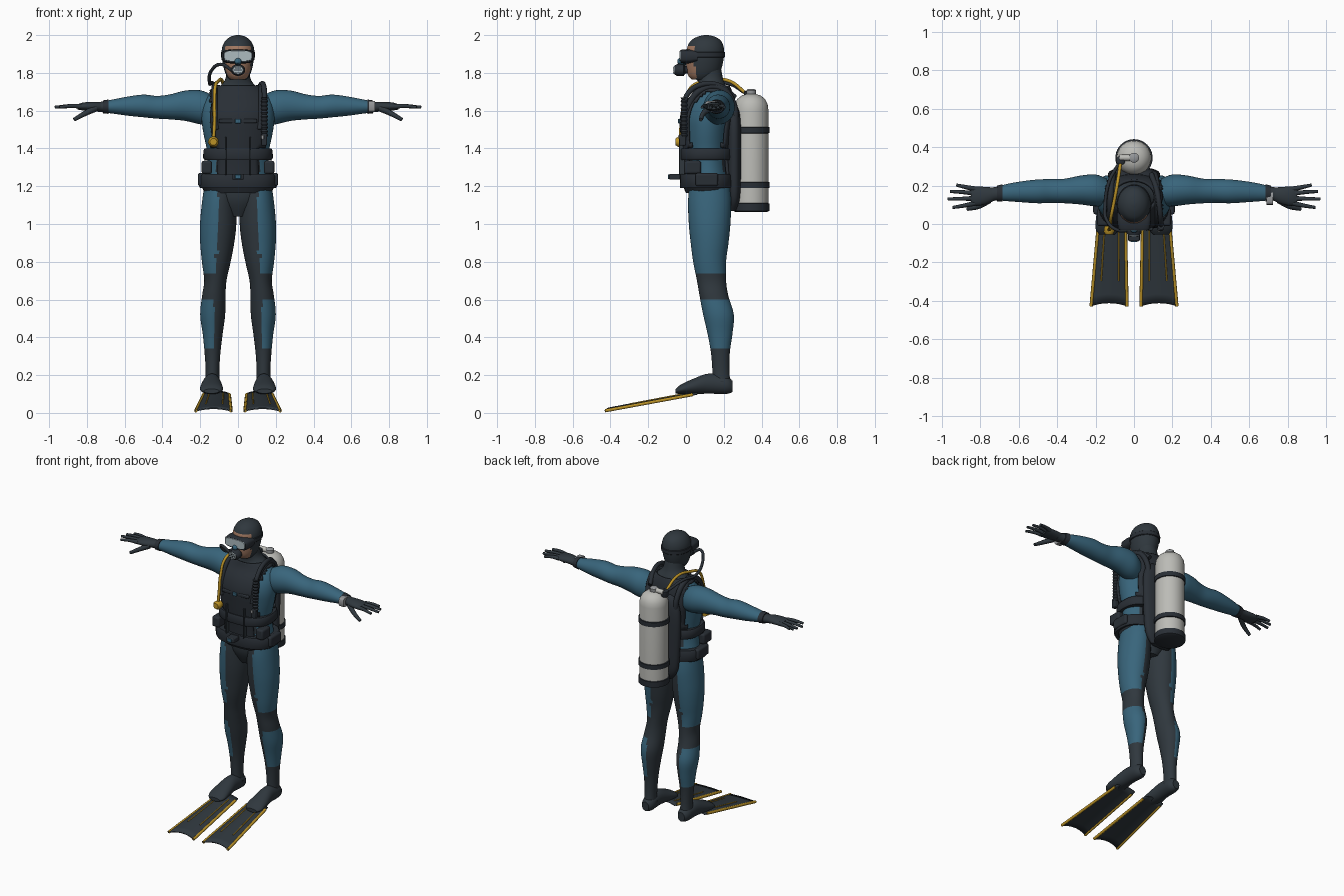
import bpy, bmesh
from math import sin, cos, pi, radians, copysign

if "Cube" in bpy.data.objects:
    bpy.data.objects.remove(bpy.data.objects["Cube"])


def material(name, *rgb):
    m = bpy.data.materials.new(name)
    m.use_nodes = True
    m.diffuse_color = (*rgb, 1)
    m.node_tree.nodes["Principled BSDF"].inputs["Base Color"].default_value = (*rgb, 1)
    return m


BLUE = material("suit blue", .04, .13, .2)
DARK = material("suit charcoal", .029, .039, .048)
BLACK = material("gear black", .022, .028, .036)
YELLOW = material("safety yellow", .5, .29, .02)
WHITE = material("tank white", .5, .5, .47)
SKIN = material("skin", .36, .19, .12)
GLASS = material("lens glass", .42, .5, .53)
METAL = material("metal grey", .3, .31, .32)


def finish(name, bm, mats, rule=None, mirror=False, thick=0, bevel=0):
    """Turn a bmesh into a shaded object, colouring faces by the rule."""
    bmesh.ops.recalc_face_normals(bm, faces=bm.faces)
    if rule:
        for f in bm.faces:
            f.material_index = int(rule(f.calc_center_median()))
    me = bpy.data.meshes.new(name)
    bm.to_mesh(me)
    bm.free()
    for m in mats:
        me.materials.append(m)
    ob = bpy.data.objects.new(name, me)
    bpy.context.collection.objects.link(ob)
    bpy.ops.object.select_all(action='DESELECT')
    bpy.context.view_layer.objects.active = ob
    ob.select_set(True)
    bpy.ops.object.shade_smooth_by_angle(angle=radians(42))
    if thick:
        mod = ob.modifiers.new("thickness", 'SOLIDIFY')
        mod.thickness, mod.offset = thick, 0
    if bevel:
        mod = ob.modifiers.new("soft edges", 'BEVEL')
        mod.width, mod.segments = bevel, 3
    if mirror:
        ob.modifiers.new("mirror", 'MIRROR').use_mirror_merge = False
    return ob


def spline_rows(rows, steps):
    """Catmull-Rom interpolation of cross-section rows."""
    out = []
    for i in range(len(rows) - 1):
        quad = [rows[min(max(i + j, 0), len(rows) - 1)] for j in (-1, 0, 1, 2)]
        for k in range(steps):
            t = k / steps
            out.append([b + .5 * t * (c - a + t * (2*a - 5*b + 4*c - d + t * (3*b - a - 3*c + d)))
                        for a, b, c, d in zip(*quad)])
    return out + [rows[-1]]


def loft(name, rows, mats, axis='z', steps=4, sides=32, power=1, rule=None, keep=None, **kw):
    """Skin elliptical sections: (position, centre a, centre b, radius a, radius b)."""
    bm, rings = bmesh.new(), []
    for t, a, b, ra, rb in spline_rows(rows, steps):
        ring = []
        for i in range(sides):
            c, s = cos(2 * pi * i / sides), sin(2 * pi * i / sides)
            u = a + ra * copysign(abs(c) ** power, c)
            v = b + rb * copysign(abs(s) ** power, s)
            ring.append(bm.verts.new({'x': (t, u, v), 'y': (u, t, v), 'z': (u, v, t)}[axis]))
        rings.append(ring)
    for lo, hi in zip(rings, rings[1:]):
        for i in range(sides):
            j = (i + 1) % sides
            bm.faces.new((lo[i], lo[j], hi[j], hi[i]))
    if keep:
        bad = [f for f in bm.faces if not keep(f.calc_center_median())]
        bmesh.ops.delete(bm, geom=bad, context='FACES')
    else:
        bm.faces.new(rings[0])
        bm.faces.new(rings[-1])
    return finish(name, bm, mats, rule, **kw)


def tube(name, points, radius, mat, taper=1, **kw):
    cu = bpy.data.curves.new(name, 'CURVE')
    cu.dimensions, cu.bevel_depth, cu.bevel_resolution = '3D', radius, 3
    cu.use_fill_caps, cu.resolution_u = True, 8
    sp = cu.splines.new('BEZIER')
    sp.bezier_points.add(len(points) - 1)
    for i, (bp, p) in enumerate(zip(sp.bezier_points, points)):
        bp.co, bp.handle_left_type, bp.handle_right_type = p, 'AUTO', 'AUTO'
        bp.radius = 1 + (taper - 1) * i / (len(points) - 1)
    tmp = bpy.data.objects.new("tmp", cu)
    bpy.context.collection.objects.link(tmp)
    me = bpy.data.meshes.new_from_object(tmp.evaluated_get(bpy.context.evaluated_depsgraph_get()))
    bm = bmesh.new()
    bm.from_mesh(me)
    bpy.data.objects.remove(tmp)
    bpy.data.meshes.remove(me)
    return finish(name, bm, [mat], lambda c: 0, **kw)


def box(name, centre, size, mat, bevel=.006, **kw):
    bm = bmesh.new()
    bmesh.ops.create_cube(bm, size=1)
    for v in bm.verts:
        v.co = [c + s * x for c, s, x in zip(centre, size, v.co)]
    return finish(name, bm, [mat], bevel=bevel, **kw)


# Torso and neck, dark centre panel with blue flanks
torso = [(1.04, 0, .13, .06, .07), (1.12, 0, .13, .14, .11), (1.2, 0, .125, .175, .115),
         (1.3, 0, .115, .165, .11), (1.38, 0, .11, .163, .112), (1.48, 0, .11, .183, .12),
         (1.56, 0, .115, .193, .128), (1.63, 0, .125, .185, .115), (1.69, 0, .14, .15, .088),
         (1.73, 0, .14, .095, .072), (1.77, 0, .13, .066, .066), (1.83, 0, .12, .06, .064)]
loft("torso", torso, [DARK, BLUE], sides=48,
     rule=lambda c: abs(c.x) > .11 and c.z < 1.7)

# Vest shell over the chest and back
vest = [(z, x, y, a + .012, b + .014) for z, x, y, a, b in torso[2:10]]
loft("vest", vest, [BLACK], sides=48, thick=.012,
     keep=lambda c: abs(c.x) < (.14 if c.z > 1.4 else .11))
for label, low, high, grow in (("waist_belt", 1.19, 1.265, .0), ("cummerbund", 1.34, 1.4, -.022)):
    loft(label, [(low, 0, .11, .2 + grow, .14), (low + .01, 0, .11, .207 + grow, .143),
                 (high - .01, 0, .11, .205 + grow, .142), (high, 0, .11, .198 + grow, .138)],
         [BLACK], steps=1, sides=48, power=.8)
loft("vest_skirt", [(1.165, 0, .12, .175, .12), (1.2, 0, .115, .195, .132)], [BLACK], steps=1, power=.9)
box("hip_pouch", (.165, .035, 1.3), (.055, .09, .07), BLACK, .012, mirror=True)
box("side_weight", (.195, .11, 1.235), (.035, .12, .07), BLACK, .012, mirror=True)
box("front_panel_edge", (.065, -.022, 1.36), (.008, .03, .2), DARK, .003, mirror=True)
box("chest_strap", (0, -.025, 1.545), (.2, .018, .022), BLACK)
box("chest_buckle", (0, -.036, 1.545), (.03, .012, .024), BLUE, .003)
box("belt_buckle", (0, -.06, 1.25), (.06, .06, .03), BLACK)
box("buckle_plate", (0, -.092, 1.25), (.03, .006, .022), BLUE, .002)
tube("shoulder_strap", [(.115, -.005, 1.5), (.125, .02, 1.64), (.125, .09, 1.715), (.12, .18, 1.72),
                        (.11, .25, 1.64), (.1, .26, 1.5)], .017, BLACK, mirror=True)

# Head: hood with an open face
loft("head", [(1.765, 0, .09, .045, .06), (1.785, 0, .09, .06, .078), (1.82, 0, .095, .074, .092),
              (1.88, 0, .1, .085, .1), (1.93, 0, .103, .085, .098), (1.97, 0, .105, .067, .08),
              (1.992, 0, .107, .038, .045), (2, 0, .107, .01, .01)],
     [DARK, SKIN], sides=40,
     rule=lambda c: c.y < .055 and abs(c.x) < .066 and c.z < 1.943)
loft("mask_strap", [(1.882, 0, .1, .088, .104), (1.885, 0, .1, .091, .107), (1.908, 0, .101, .091, .106),
                    (1.911, 0, .101, .088, .103)], [BLACK], steps=1)
loft("mask_frame", [(.06, 0, 1.888, .088, .03), (.02, 0, 1.887, .088, .037), (-.022, 0, 1.887, .083, .036),
                    (-.03, 0, 1.887, .078, .032)], [BLACK], axis='y', steps=1, power=.55)
loft("mask_lens", [(-.029, 0, 1.89, .073, .028), (-.034, 0, 1.89, .072, .027)], [GLASS],
     axis='y', steps=1, power=.5)
loft("nose_pocket", [(.0, 0, 1.862, .022, .02), (-.035, 0, 1.862, .018, .016), (-.045, 0, 1.86, .008, .008)],
     [BLUE], axis='y', sides=16)

# Mouthpiece regulator
loft("mouth_regulator", [(.03, 0, 1.815, .018, .014), (-.005, 0, 1.815, .024, .02), (-.012, 0, 1.815, .038, .031),
                         (-.048, 0, 1.815, .038, .031), (-.06, 0, 1.815, .03, .024)], [BLACK],
     axis='y', steps=1)
loft("regulator_cover", [(-.058, 0, 1.815, .03, .024), (-.065, 0, 1.815, .026, .02)], [GLASS], axis='y', steps=1)
for k in (-1, 0, 1):
    box("regulator_slot", (0, -.065, 1.815 + k * .011), (.042 - .01 * abs(k), .005, .004), BLACK, 0)

# Arms, gloves and fingers
loft("arm", [(.14, .165, 1.605, .07, .08), (.2, .175, 1.618, .083, .09), (.28, .177, 1.626, .075, .08),
             (.36, .172, 1.62, .064, .066), (.43, .172, 1.618, .062, .06), (.5, .17, 1.625, .062, .06),
             (.58, .168, 1.624, .055, .051), (.66, .164, 1.622, .045, .038), (.72, .158, 1.62, .035, .028),
             (.76, .15, 1.62, .04, .024)],
     [BLUE, DARK], axis='x', rule=lambda c: c.x > .69, mirror=True)
loft("glove_cuff", [(.685, .162, 1.621, .045, .038), (.715, .159, 1.62, .041, .034)], [BLACK],
     axis='x', steps=1, mirror=True)
loft("palm", [(.72, .157, 1.62, .032, .025), (.77, .148, 1.622, .045, .025), (.82, .145, 1.622, .05, .021),
              (.85, .145, 1.62, .045, .014)], [DARK], axis='x', mirror=True, sides=20)
for label, y, reach, spread in (("index_finger", .108, .945, -.022), ("middle_finger", .134, .97, -.004),
                                ("ring_finger", .16, .958, .01), ("little_finger", .183, .925, .02)):
    tube(label, [(.83, y, 1.622), (.88, y + spread * .5, 1.625), (reach, y + spread, 1.618)],
         .0135, DARK, .6, mirror=True)
tube("thumb", [(.755, .125, 1.612), (.81, .092, 1.585), (.868, .078, 1.552)], .018, DARK, .55, mirror=True)
loft("wrist_computer", [(.69, .135, 1.622, .035, .03), (.725, .135, 1.622, .035, .03)], [METAL],
     axis='x', steps=1, power=.5, sides=20)


# Legs: outer blue panels, dark knees and ankles
def leg_colour(c):
    thigh = c.z > .73 and c.x > .105 + .015 * (c.z < .85)
    calf = .35 < c.z < .6 and c.x > .127
    return thigh or calf


loft("leg", [(1.22, .09, .125, .085, .105), (1.12, .1, .125, .09, .114), (1, .105, .125, .096, .11),
             (.9, .11, .125, .09, .1), (.8, .115, .125, .076, .087), (.7, .12, .135, .059, .077),
             (.62, .128, .148, .062, .076), (.52, .134, .172, .066, .081), (.42, .134, .18, .053, .066),
             (.32, .135, .182, .042, .05), (.22, .135, .185, .036, .045), (.13, .135, .19, .038, .048)],
     [DARK, BLUE], steps=5, sides=40, rule=leg_colour, mirror=True)
loft("foot", [(.245, .135, .14, .025, .03), (.21, .135, .148, .043, .048), (.12, .138, .155, .046, .053),
              (.04, .14, .14, .057, .041), (-.025, .14, .125, .06, .026), (-.055, .14, .115, .04, .012)],
     [DARK], axis='y', mirror=True)
loft("ankle_cuff", [(.15, .135, .183, .044, .053), (.165, .135, .183, .044, .053)], [BLACK], steps=1, mirror=True)


# Swim fins: arched blade with yellow rails and ribs
def fin_point(u, v, lift=0):
    return (.113 + .017 * v + u * (.07 + .028 * v),
            .06 - .49 * v + .018 * v * (1 - u * u),
            .1 - .09 * v + .014 * (1 - u * u) + lift)


bm = bmesh.new()
COLS, ROWS = 12, 10
grid = [[bm.verts.new(fin_point(2 * i / COLS - 1, j / ROWS)) for i in range(COLS + 1)] for j in range(ROWS + 1)]
for j in range(ROWS):
    for i in range(COLS):
        bm.faces.new((grid[j][i], grid[j][i + 1], grid[j + 1][i + 1], grid[j + 1][i]))
finish("fin_blade", bm, [DARK], thick=.008, mirror=True)
for side in (-1, 1):
    tube("fin_rail", [fin_point(side * .95, v) for v in (.05, .5, 1)], .009, YELLOW, mirror=True)
    tube("fin_rib", [fin_point(side * .5, v, .004) for v in (.1, .4, .75)], .004, YELLOW, mirror=True)

# Air tank, boot, bands, valve and back wing
TY = .345


def turned(name, profile, mat, y=TY, x=0):
    return loft(name, [(z, x, y, r, r) for r, z in profile], [mat], steps=1, sides=40)


turned("tank", [(.07, 1.066), (.091, 1.08), (.091, 1.605), (.087, 1.635), (.073, 1.662), (.05, 1.68),
                (.024, 1.688)], WHITE)
turned("tank_boot", [(.085, 1.064), (.096, 1.07), (.096, 1.108), (.092, 1.11)], BLACK)
for z in (1.206, 1.497):
    turned("tank_band", [(.09, z - .017), (.097, z - .015), (.097, z + .015), (.09, z + .017)], BLACK)
turned("valve_post", [(.022, 1.67), (.026, 1.69), (.026, 1.708), (.018, 1.714)], METAL)
loft("valve_knob", [(-.075, TY, 1.695, .016, .016), (.01, TY, 1.695, .016, .016)], [WHITE], axis='x', steps=1)
turned("first_stage", [(.018, 1.66), (.024, 1.668), (.024, 1.7), (.018, 1.705)], BLACK, x=-.07, y=.33)
loft("back_wing", [(1.07, 0, .25, .07, .018), (1.14, 0, .255, .115, .035), (1.3, 0, .255, .13, .04),
                   (1.5, 0, .255, .135, .04), (1.6, 0, .25, .11, .035), (1.64, 0, .24, .07, .02)],
     [BLACK], power=.8)

# Hoses
tube("breathing_hose", [(-.03, -.035, 1.812), (-.09, -.03, 1.845), (-.142, .02, 1.81), (-.15, .1, 1.745),
                        (-.13, .22, 1.745), (-.075, .32, 1.69)], .009, BLACK)
tube("yellow_hose", [(-.07, .32, 1.69), (-.085, .22, 1.76), (-.105, .11, 1.755), (-.12, .035, 1.73),
                     (-.125, -.01, 1.63), (-.125, -.025, 1.53), (-.13, -.03, 1.44)], .009, YELLOW)
loft("spare_regulator", [(-.01, -.13, 1.435, .024, .024), (-.04, -.13, 1.435, .028, .028),
                         (-.055, -.13, 1.435, .018, .018)], [YELLOW], axis='y', steps=1)
tube("inflator_hose", [(.09, .26, 1.67), (.12, .17, 1.735), (.135, .07, 1.735), (.14, .01, 1.69),
                       (.14, -.008, 1.65)], .014, BLACK)
loft("inflator_bellows", [(1.46 + .01 * i, .14, -.01, .014 + .005 * (i % 2), .014 + .005 * (i % 2))
                          for i in range(22)], [BLACK], steps=1, sides=20)
box("inflator_handle", (.138, -.018, 1.445), (.03, .035, .06), BLACK)
box("inflator_button", (.13, -.037, 1.46), (.014, .008, .02), METAL, .002)
